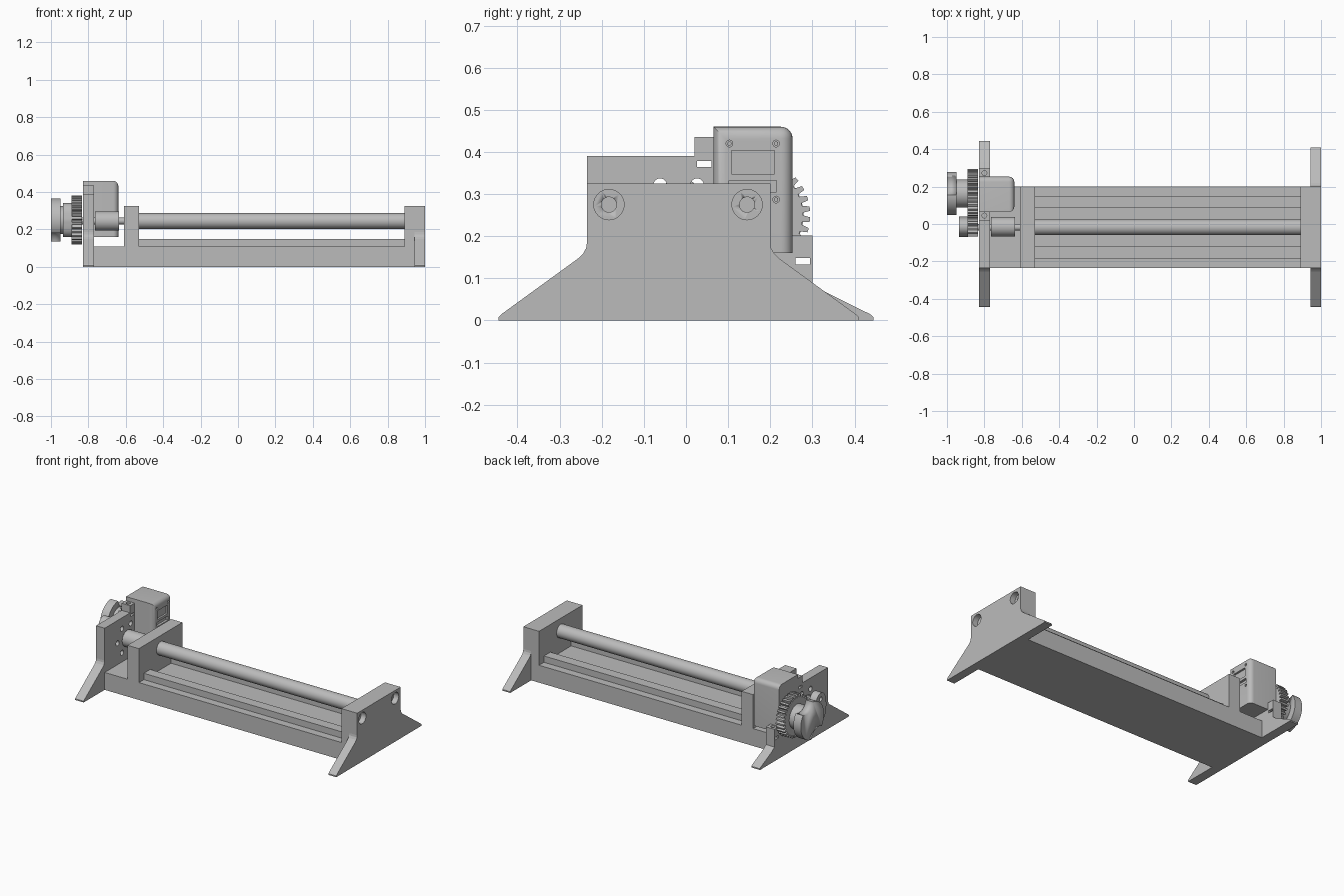
import bpy, bmesh, math
from mathutils import Matrix, Vector

cube = bpy.data.objects.get("Cube")
if cube:
    bpy.data.objects.remove(cube, do_unlink=True)

grey = bpy.data.materials.new("plain grey")
grey.use_nodes = True
colour = (0.5, 0.5, 0.5, 1)
grey.diffuse_color = colour
grey.node_tree.nodes["Principled BSDF"].inputs["Base Color"].default_value = colour

MID, AXLE = -0.0175, 0.245      # centre line of frame and height of the shafts
GEAR_Y = 0.163                  # servo output shaft


def finish(name, bm, smooth=False):
    bmesh.ops.recalc_face_normals(bm, faces=bm.faces)
    mesh = bpy.data.meshes.new(name)
    bm.to_mesh(mesh)
    bm.free()
    mesh.materials.append(grey)
    ob = bpy.data.objects.new(name, mesh)
    bpy.context.collection.objects.link(ob)
    if smooth:
        bpy.ops.object.select_all(action="DESELECT")
        ob.select_set(True)
        bpy.context.view_layer.objects.active = ob
        bpy.ops.object.shade_smooth_by_angle(angle=math.radians(35))
    return ob


def prism(name, pts, x0, x1, smooth=False):
    """Extrude a (y, z) outline along x."""
    bm = bmesh.new()
    face = bm.faces.new([bm.verts.new((x0, y, z)) for y, z in pts])
    out = bmesh.ops.extrude_face_region(bm, geom=[face])
    moved = [v for v in out["geom"] if isinstance(v, bmesh.types.BMVert)]
    bmesh.ops.translate(bm, vec=(x1 - x0, 0, 0), verts=moved)
    return finish(name, bm, smooth)


def box(name, x0, x1, y0, y1, z0, z1):
    return prism(name, [(y0, z0), (y1, z0), (y1, z1), (y0, z1)], x0, x1)


def ring(y, z, r, n=40):
    return [(y + r * math.cos(t * math.tau / n), z + r * math.sin(t * math.tau / n))
            for t in range(n)]


def rod(name, x0, x1, y, z, r, n=40):
    return prism(name, ring(y, z, r, n), x0, x1, True)


def cut(target, cutters):
    for c in cutters:
        c.hide_render = True
        mod = target.modifiers.new("cut", "BOOLEAN")
        mod.object, mod.operation, mod.solver = c, "DIFFERENCE", "EXACT"
    deps = bpy.context.evaluated_depsgraph_get()
    mesh = bpy.data.meshes.new_from_object(target.evaluated_get(deps))
    target.modifiers.clear()
    target.data = mesh
    for c in cutters:
        bpy.data.objects.remove(c, do_unlink=True)


def gear(name, x0, x1, y, z, r, depth, teeth):
    pts = []
    for i in range(teeth):
        for part, rad in ((0, r - depth), (0.25, r - depth), (0.4, r), (0.8, r)):
            a = (i + part) * math.tau / teeth
            pts.append((y + rad * math.cos(a), z + rad * math.sin(a)))
    return prism(name, pts, x0, x1)


def flare():
    """Foot outline from the tip up to the wall, as offsets from the wall."""
    return [(0.21, 0), (0.21, 0.008), (0.203, 0.015), (0.02, 0.148),
            (0.009, 0.159), (0.002, 0.172), (0, 0.185)]


# Bed and its two guide rails
box("bed", -0.83, 0.95, -0.235, 0.2, 0, 0.11)
for side, label in ((-1, "front"), (1, "back")):
    y = MID + side * 0.136
    box(label + "_guide_rail", -0.53, 0.89, y - 0.032, y + 0.032, 0.11, 0.15)

# Bearing block and end block
box("bearing_block", -0.61, -0.53, -0.235, 0.2, 0.0, 0.325)
end = box("end_block", 0.89, 0.95, -0.235, 0.2, 0, 0.325)

# End plate with feet on both sides and counterbored holes
back = [(0.2 + o, z) for o, z in flare()]
front = [(-0.235 - o, z) for o, z in flare()]
plate = prism("end_plate", back + [(0.2, 0.325), (-0.235, 0.325)] + front[::-1], 0.945, 1.0)
holes = [(-0.183, 0.275), (0.145, 0.275)]
cut(plate, [rod("bore", 0.965, 1.1, y, z, 0.036) for y, z in holes])
cut(plate, [rod("hole", 0.9, 1.1, y, z, 0.018) for y, z in holes])

# Servo plate, stepped around the servo
tail = [(0.445, 0), (0.445, 0.008), (0.437, 0.015), (0.33, 0.068), (0.3, 0.09)]
steps = [(0.3, 0.16), (0.065, 0.16), (0.065, 0.39), (-0.235, 0.39)]
servo_plate = prism("servo_plate", tail + steps + front[::-1], -0.83, -0.77)
slots = [box("slot", -0.9, -0.7, y, y + 0.034, z, z + 0.015)
         for y, z in ((0.026, 0.364), (0.26, 0.133))]
bolt_ring = [rod("bolt_hole", -0.9, -0.7, y, z, 0.016, 24) for y, z in
             ring(MID, AXLE, 0.088, 6)[1:3] + ring(MID, AXLE, 0.088, 6)[3:6]]
cut(servo_plate, slots + bolt_ring)

# Servo mounting ears with vertical screw holes
for label, y0, y1, z0, z1 in (("upper", 0.02, 0.07, 0.39, 0.435),
                              ("lower", 0.245, 0.3, 0.16, 0.202)):
    ear = box(label + "_servo_ear", -0.83, -0.77, y0, y1, z0, z1)
    bm = bmesh.new()
    spot = Matrix.Translation(Vector((-0.8, (y0 + y1) / 2, z1)))
    bmesh.ops.create_cone(bm, cap_ends=True, segments=20, radius1=0.013,
                          radius2=0.013, depth=0.06, matrix=spot)
    cut(ear, [finish("ear_hole", bm)])

# Servo body with rounded edges, window recesses and screws
servo = box("servo_body", -0.83, -0.64, 0.065, 0.253, 0.16, 0.46)
bm = bmesh.new()
bm.from_mesh(servo.data)
edges = [e for e in bm.edges
         if all(v.co.x > -0.7 for v in e.verts) and any(v.co.z > 0.4 for v in e.verts)
         or all(v.co.y > 0.2 and v.co.z > 0.4 for v in e.verts)
         or all(v.co.x > -0.7 and v.co.y > 0.2 for v in e.verts)]
bmesh.ops.bevel(bm, geom=edges, offset=0.028, segments=6, profile=0.5, affect="EDGES")
bm.to_mesh(servo.data)
bm.free()
recesses = [box("recess", -0.652, -0.6, 0.108, 0.21, 0.348, 0.403),
            box("recess", -0.655, -0.6, 0.102, 0.215, 0.305, 0.332)]
screws = [(0.103, 0.42), (0.214, 0.42), (0.214, 0.287)]
cut(servo, recesses + [rod("screw_hole", -0.655, -0.6, y, z, 0.008, 20) for y, z in screws])
bpy.ops.object.select_all(action="DESELECT")
servo.select_set(True)
bpy.context.view_layer.objects.active = servo
bpy.ops.object.shade_smooth_by_angle(angle=math.radians(35))
for y, z in screws:
    rod("servo_screw", -0.66, -0.646, y, z, 0.005, 16)

# Roller, its shaft and the coupling
rod("roller", -0.53, 0.89, MID, AXLE, 0.042, 48)
rod("roller_shaft", -0.89, -0.53, MID, AXLE, 0.018, 24)
rod("shaft_coupling", -0.765, -0.635, MID + 0.003, AXLE, 0.052, 48)

# Servo gear with its hub, and the pinion it drives
gear("servo_gear", -0.89, -0.835, GEAR_Y, 0.25, 0.132, 0.018, 32)
rod("gear_hub", -0.95, -0.885, GEAR_Y, 0.25, 0.075)
gear("pinion", -0.89, -0.835, MID, 0.25, 0.05, 0.016, 10)

# Locking disc with a crescent cleared for the follower
disc = rod("locking_disc", -1.0, -0.948, GEAR_Y, 0.25, 0.116, 64)
cut(disc, [rod("crescent", -1.1, -0.9, GEAR_Y + s * 0.06, 0.25 + s * 0.13, 0.07, 48)
           for s in (-1, 1)])

# Two-lobed follower on the shaft
waist = []
for i in range(48):
    a = i * math.tau / 48
    r = 0.055 + 0.036 * abs(math.sin(a)) ** 3
    waist.append((MID + 0.003 + r * math.cos(a), 0.25 + r * math.sin(a)))
follower = prism("follower", waist, -0.935, -0.888, True)
cut(follower, [rod("lobe_hole", -1, -0.8, MID + 0.003, 0.25 + s * 0.052, 0.014, 20)
               for s in (-1, 1)])
